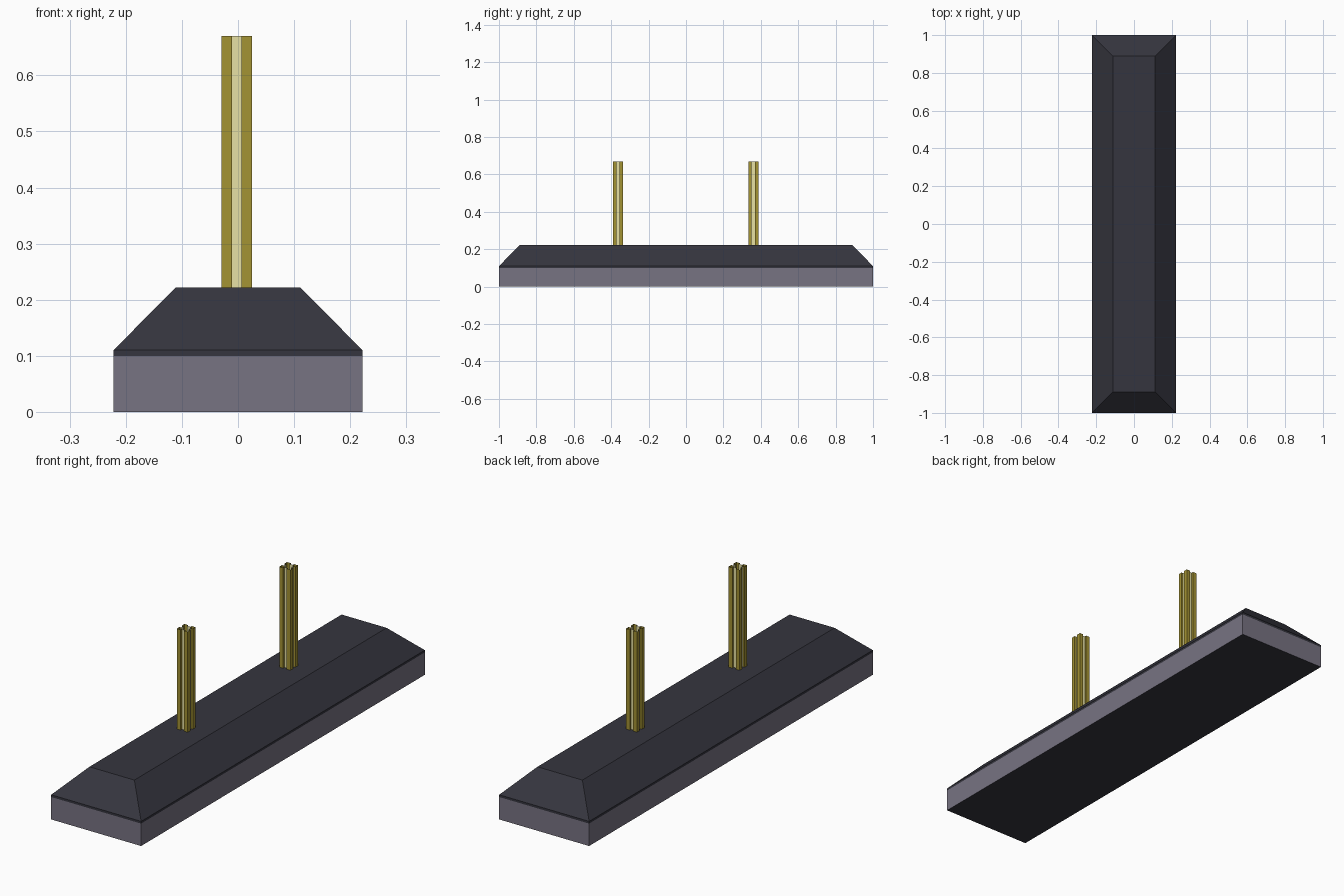
import bpy, bmesh

if "Cube" in bpy.data.objects:
    bpy.data.objects.remove(bpy.data.objects["Cube"])


def material(name, rgb):
    lin = [((c / 255 + 0.055) / 1.055) ** 2.4 for c in rgb]
    m = bpy.data.materials.new(name)
    m.diffuse_color = (*lin, 1)
    m.use_nodes = True
    m.node_tree.nodes["Principled BSDF"].inputs["Base Color"].default_value = m.diffuse_color
    return m


dark = material("dark charcoal", (53, 53, 62))
grey = material("purple grey", (119, 115, 130))
brass = material("brass", (164, 147, 51))
pale = material("pale brass", (232, 226, 165))


def finish(bm, name, mats):
    me = bpy.data.meshes.new(name)
    bm.to_mesh(me)
    bm.free()
    for m in mats:
        me.materials.append(m)
    ob = bpy.data.objects.new(name, me)
    bpy.context.collection.objects.link(ob)
    return ob


def skin(bm, rings):
    # join successive rings of vertices with quads
    for a, b in zip(rings, rings[1:]):
        n = len(a)
        for i in range(n):
            j = (i + 1) % n
            bm.faces.new((a[i], a[j], b[j], b[i]))


# Base: rectangular slab with a chamfered top; only the lower sides are grey
bm = bmesh.new()
rings = []
for x, y, z in ((0.222, 1, 0), (0.222, 1, 0.1), (0.222, 1, 0.11), (0.111, 0.889, 0.222)):
    rings.append([bm.verts.new((sx * x, sy * y, z))
                  for sx, sy in ((-1, -1), (1, -1), (1, 1), (-1, 1))])
skin(bm, rings)
bm.faces.new(rings[0][::-1])
bm.faces.new(rings[-1])
bm.normal_update()
for f in bm.faces:
    f.material_index = int(abs(f.normal.z) < 0.1 and f.calc_center_median().z < 0.1)
finish(bm, "base", [dark, grey])


# Posts: open square tubes with a pale groove down each side
def post(name, cx, cy):
    h, g, d = 0.027, 0.0085, 0.018
    side = [(-h, -h), (-g, -h), (-g, -d), (g, -d), (g, -h)]
    outline = []
    for _ in range(4):
        outline += side
        side = [(-y, x) for x, y in side]
    bm = bmesh.new()
    skin(bm, [[bm.verts.new((cx + x, cy + y, z)) for x, y in outline]
              for z in (0.22, 0.67)])
    bm.normal_update()
    for f in bm.faces:
        c = f.calc_center_median()
        dx, dy = abs(c.x - cx), abs(c.y - cy)
        f.material_index = int(min(dx, dy) < 0.001)   # groove floors
    finish(bm, name, [brass, pale])


post("front_post", -0.002, -0.363)
post("back_post", -0.002, 0.36)
